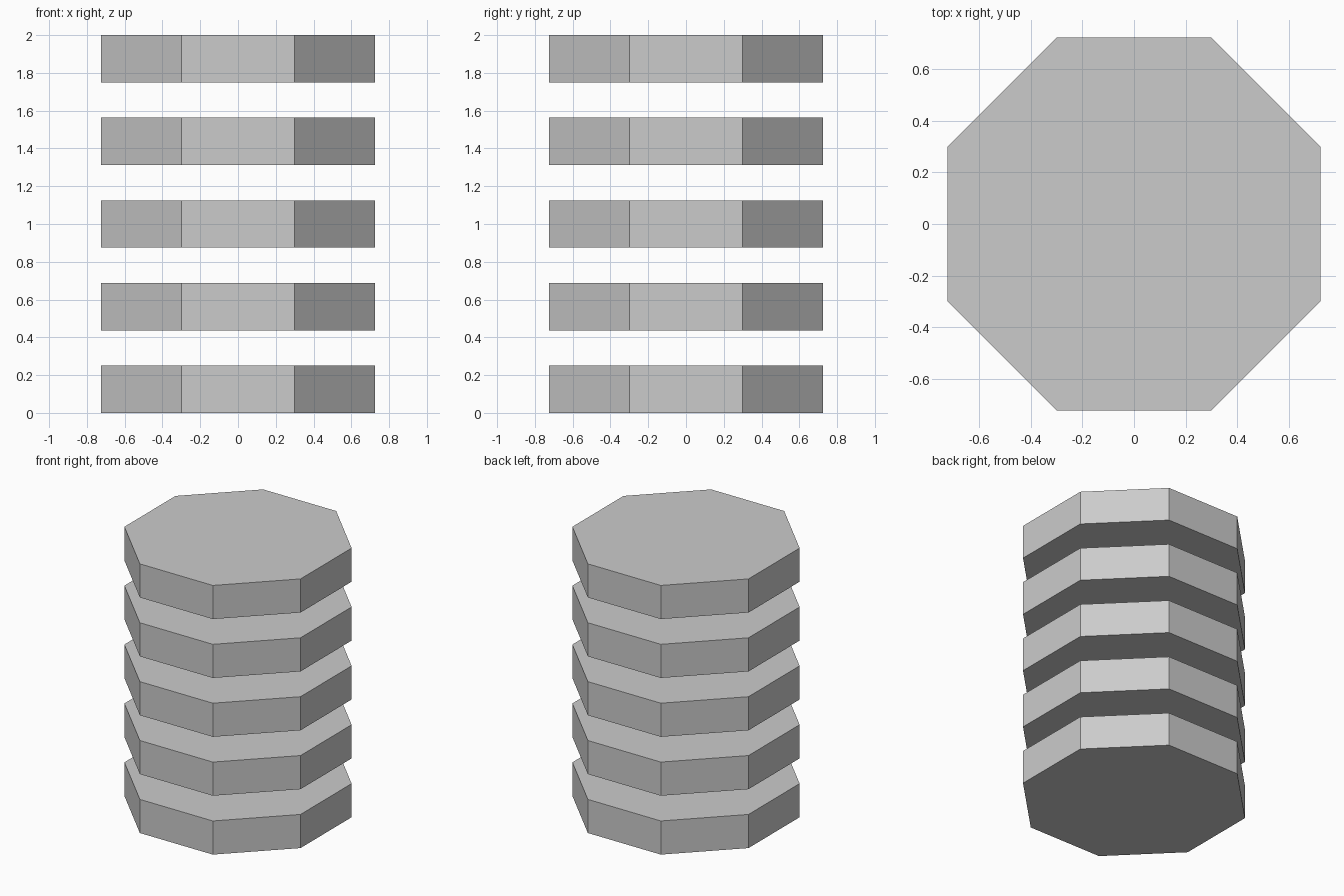
import bpy
import math

if "Cube" in bpy.data.objects:
    bpy.data.objects.remove(bpy.data.objects["Cube"])

SIDES = 8
APOTHEM = 0.724      # centre to flat side
THICKNESS = 0.25
COUNT = 5
PITCH = (2.0 - THICKNESS) / (COUNT - 1)


def octagon_slab(name, z_bottom):
    # Ring of corners turned half a step so flats face the axes
    radius = APOTHEM / math.cos(math.pi / SIDES)
    angles = [(i + 0.5) * math.tau / SIDES for i in range(SIDES)]
    verts = [(radius * math.cos(a), radius * math.sin(a), z)
             for z in (0.0, THICKNESS) for a in angles]
    faces = [tuple(reversed(range(SIDES))), tuple(range(SIDES, 2 * SIDES))]
    for i in range(SIDES):
        j = (i + 1) % SIDES
        faces.append((i, j, j + SIDES, i + SIDES))
    mesh = bpy.data.meshes.new(name)
    mesh.from_pydata(verts, [], faces)
    obj = bpy.data.objects.new(name, mesh)
    obj.location.z = z_bottom
    bpy.context.collection.objects.link(obj)
    return obj


# Stack of evenly spaced floating slabs
for n in range(COUNT):
    octagon_slab(f"octagonal_slab_{n + 1}", n * PITCH)
